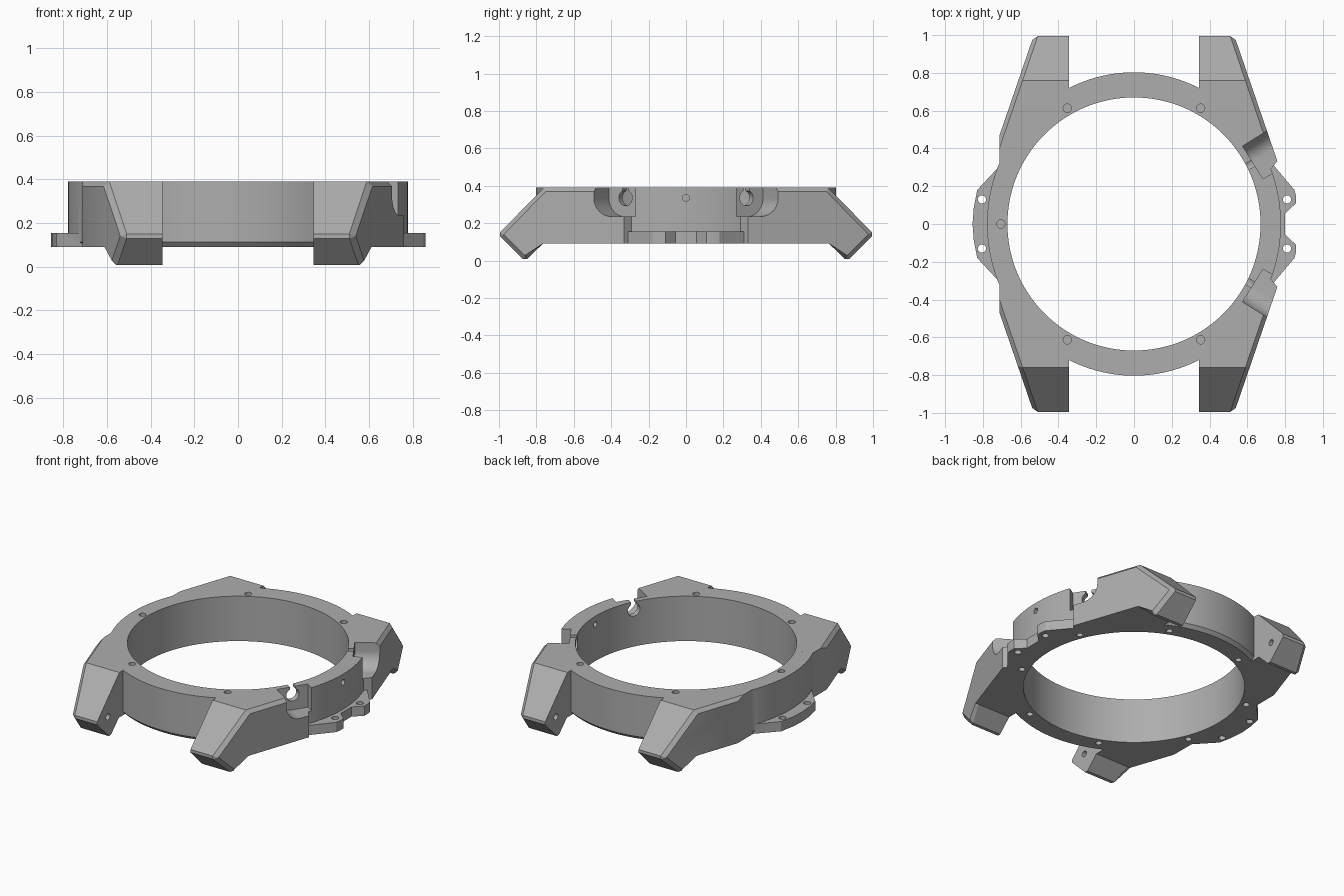
import bpy, bmesh, math
from mathutils import Vector, Matrix

if "Cube" in bpy.data.objects:
    bpy.data.objects.remove(bpy.data.objects["Cube"], do_unlink=True)

grey = bpy.data.materials.new("satin grey")
grey.use_nodes = True
colour = (0.42, 0.42, 0.42, 1)
grey.diffuse_color = colour
grey.node_tree.nodes["Principled BSDF"].inputs["Base Color"].default_value = colour

BOTTOM, TOP, BORE = 0.09, 0.39, 0.67


def make(name, bm):
    bmesh.ops.recalc_face_normals(bm, faces=bm.faces)
    mesh = bpy.data.meshes.new(name)
    bm.to_mesh(mesh)
    bm.free()
    mesh.materials.append(grey)
    obj = bpy.data.objects.new(name, mesh)
    bpy.context.collection.objects.link(obj)
    return obj


def prism(points, direction):
    """Extrude a closed polygon along a direction."""
    bm = bmesh.new()
    face = bm.faces.new([bm.verts.new(p) for p in points])
    new = bmesh.ops.extrude_face_region(bm, geom=[face])["geom"]
    bmesh.ops.translate(bm, vec=direction, verts=[v for v in new if isinstance(v, bmesh.types.BMVert)])
    return bm


def rod(start, end, radius, segments=20):
    start, end = Vector(start), Vector(end)
    axis = end - start
    turn = Matrix.Translation((start + end) / 2) @ axis.to_track_quat("Z", "Y").to_matrix().to_4x4()
    bm = bmesh.new()
    bmesh.ops.create_cone(bm, cap_ends=True, segments=segments, radius1=radius,
                          radius2=radius, depth=axis.length, matrix=turn)
    return bm


def combine(body, bm, operation):
    """Apply one boolean and discard the helper."""
    tool = make("helper", bm)
    mod = body.modifiers.new("cut", "BOOLEAN")
    mod.operation, mod.solver, mod.object = operation, "EXACT", tool
    bpy.context.view_layer.update()
    mesh = bpy.data.meshes.new_from_object(body.evaluated_get(bpy.context.evaluated_depsgraph_get()))
    body.modifiers.clear()
    body.data = mesh
    bpy.data.objects.remove(tool, do_unlink=True)


def lug(sx, sy):
    # side profile: level top, sloping nose, blunt toe
    side = [(0.25, BOTTOM), (0.765, BOTTOM), (0.85, 0.008), (0.872, 0.008), (0.995, 0.13),
            (0.995, 0.15), (0.76, TOP), (0.25, TOP)]
    bm = prism([(0.345, y, z) for y, z in side], (0.6, 0, 0))

    def trim(point, normal):
        cut = bmesh.ops.bisect_plane(bm, geom=bm.verts[:] + bm.edges[:] + bm.faces[:],
                                     plane_co=point, plane_no=normal, clear_outer=True)
        rim = [e for e in cut["geom_cut"] if isinstance(e, bmesh.types.BMEdge)]
        bmesh.ops.holes_fill(bm, edges=rim, sides=0)
        return rim

    rim = trim((0.53, 1, 0), (0.67, 0.23, 0))
    edges = [e for e in rim if min(v.co.y for v in e.verts) > 0.26
             or max(v.co.z for v in e.verts) - min(v.co.z for v in e.verts) < 0.01]
    edges = [e for e in edges if sum(v.co.z for v in e.verts) > 2 * BOTTOM + 0.01
             or max(v.co.y for v in e.verts) > 0.8]
    bmesh.ops.bevel(bm, geom=edges, offset=0.022, segments=1, affect="EDGES")
    if sx < 0:
        trim((0.712, 0, 0), (1, 0, 0))
        trim((0, 0.3, 0), (0, -1, 0))
    else:
        trim((0.757, 0.33, 0), (0.08, -0.067, 0))
    bmesh.ops.scale(bm, vec=(sx, sy, 1), verts=bm.verts)
    return bm


# ring body with a chamfered lower edge
bm = bmesh.new()
N = 160
loops = []
for z, r in ((BOTTOM, 0.975), (BOTTOM + 0.022, 1), (TOP, 1)):
    loops.append([bm.verts.new((0.778 * r * math.cos(a), 0.803 * r * math.sin(a), z))
                  for a in (math.tau * i / N for i in range(N))])
for low, high in zip(loops, loops[1:]):
    for i in range(N):
        j = (i + 1) % N
        bm.faces.new((low[i], low[j], high[j], high[i]))
bm.faces.new(loops[0])
bm.faces.new(loops[-1])
case = make("watch_case_body", bm)

# four lugs
for sx in (-1, 1):
    for sy in (-1, 1):
        combine(case, lug(sx, sy), "UNION")

# side flanges: one wide plate, and one with two ears
wide = [(-0.6, 0.34), (-0.70, 0.32), (-0.83, 0.18), (-0.848, 0.09), (-0.855, 0)]
ears = [(0.6, 0.31), (0.74, 0.31), (0.82, 0.215), (0.85, 0.18), (0.857, 0.15), (0.857, 0.11), (0.80, 0.055)]
for half in (wide, ears):
    outline = half + [(x, -y) for x, y in reversed(half) if y]
    combine(case, prism([(x, y, BOTTOM) for x, y in outline], (0, 0, 0.065)), "UNION")

# central bore
combine(case, rod((0, 0, -0.5), (0, 0, 1), BORE, N), "DIFFERENCE")

# button pockets with a rounded corner, button holes and their slots
angle = math.radians(32)
out = Vector((math.cos(angle), math.sin(angle), 0))
along = Vector((-math.sin(angle), math.cos(angle), 0))
for sy in (-1, 1):
    flip = Matrix.Diagonal((1, sy, 1, 1))
    floor, corner, edge = 0.235, 0.1, 0.045
    shape = [(-0.16, 0.6), (-0.16, floor)]
    shape += [(edge - corner + corner * math.sin(t), floor + corner - corner * math.cos(t))
              for t in (math.pi / 2 * k / 10 for k in range(11))]
    shape.append((edge, 0.6))
    pocket = prism([out * 0.706 + along * t + Vector((0, 0, z)) for t, z in shape], out * 0.3)
    axis = along * -0.06 + Vector((0, 0, 0.335))
    hole = rod(out * 0.6 + axis, out * 0.9 + axis, 0.042, 28)
    slot = prism([out * 0.6 + along * (-0.06 + w) + Vector((0, 0, z))
                  for w, z in ((-0.018, 0.335), (0.018, 0.335), (0.018, 0.5), (-0.018, 0.5))], out * 0.3)
    for cutter in (pocket, hole, slot):
        bmesh.ops.transform(cutter, matrix=flip, verts=cutter.verts)
        combine(case, cutter, "DIFFERENCE")

# screw holes: flanges, top face, underside, strap bars, crown
drills = [((x, y, 0), (x, y, 0.2), 0.022) for x in (-0.805, 0.81) for y in (-0.13, 0.13)]
drills += [((x, y, 0.31), (x, y, 0.5), 0.022)
           for x, y in ((-0.353, 0.613), (0.353, 0.613), (-0.353, -0.613), (0.353, -0.613), (-0.705, 0))]
for k in range(8):
    a = math.radians(22.5 + 45 * k)
    x, y = 0.712 * math.cos(a), 0.712 * math.sin(a)
    drills.append(((x, y, 0), (x, y, 0.17), 0.02))
for sx in (-1, 1):
    for sy in (-1, 1):
        drills.append(((sx * 0.3, sy * 0.88, 0.14), (sx * 0.42, sy * 0.88, 0.14), 0.02))
drills.append(((0.6, 0, 0.335), (0.9, 0, 0.335), 0.018))
for start, end, radius in drills:
    combine(case, rod(start, end, radius), "DIFFERENCE")

bpy.ops.object.select_all(action="DESELECT")
case.select_set(True)
bpy.context.view_layer.objects.active = case
bpy.ops.object.shade_smooth_by_angle(angle=math.radians(25))
